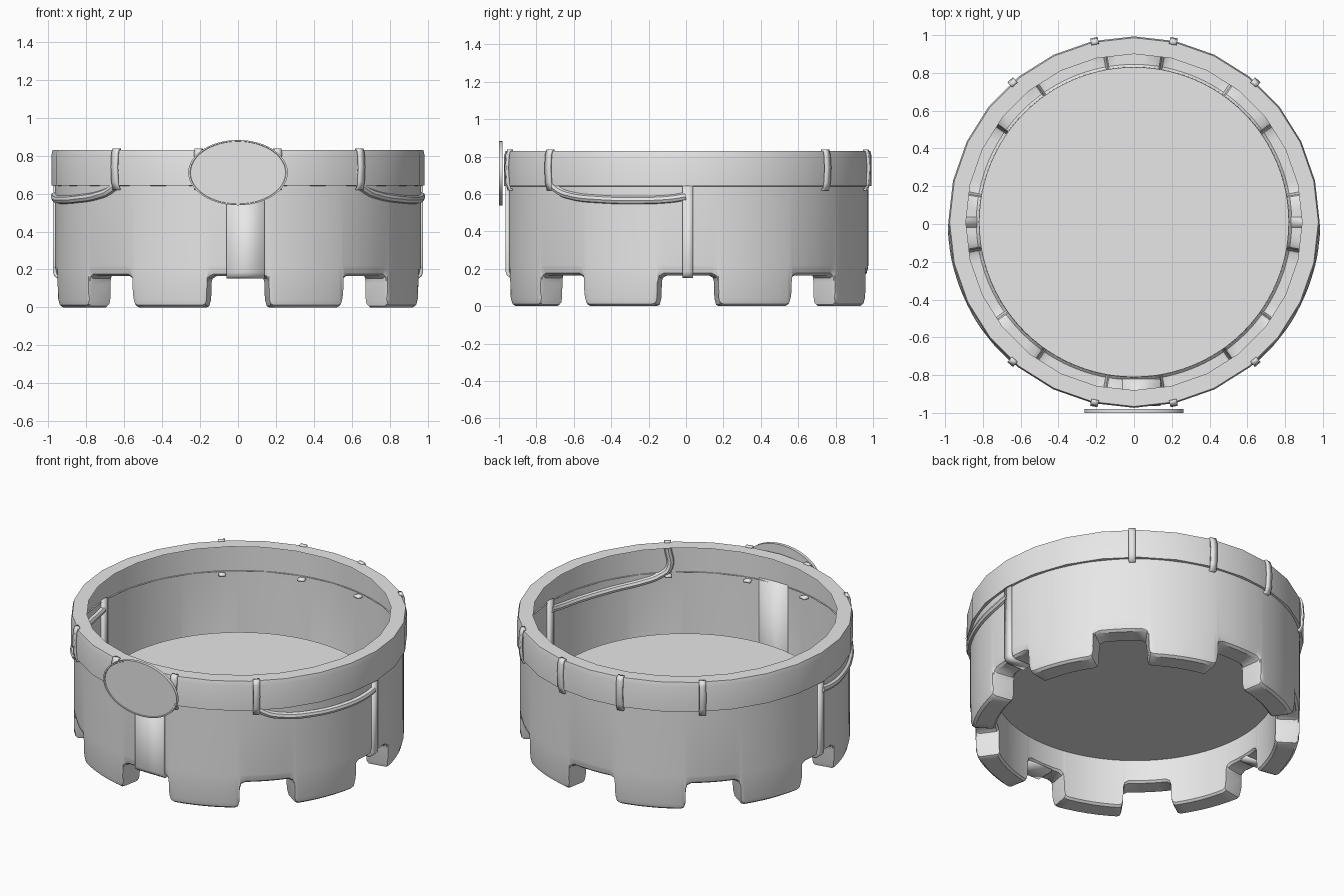
import bpy, bmesh, math
from mathutils import Vector

if "Cube" in bpy.data.objects:
    bpy.data.objects.remove(bpy.data.objects["Cube"])

CY = 0.01  # the drum axis sits slightly behind the origin

grey = bpy.data.materials.new("plain grey")
grey.diffuse_color = (0.8, 0.8, 0.8, 1)
grey.use_nodes = True
grey.node_tree.nodes["Principled BSDF"].inputs["Base Color"].default_value = grey.diffuse_color


def polar(a, r, z):
    """Point at angle a (degrees, 0 = front, 90 = right)."""
    t = math.radians(a)
    return Vector((r * math.sin(t), CY - r * math.cos(t), z))


def finish(bm, name, angle=35):
    me = bpy.data.meshes.new(name)
    bm.to_mesh(me)
    bm.free()
    ob = bpy.data.objects.new(name, me)
    bpy.context.collection.objects.link(ob)
    me.materials.append(grey)
    bpy.ops.object.select_all(action='DESELECT')
    ob.select_set(True)
    bpy.context.view_layer.objects.active = ob
    bpy.ops.object.shade_smooth_by_angle(angle=math.radians(angle))
    return ob


def sweep(name, angles, profile, cap=False, angle=35):
    """Sweep profile(i) -> [(r, z)] around the axis; optionally cap the last ring."""
    bm = bmesh.new()
    cols = [[bm.verts.new(polar(a, r, z)) for r, z in profile(i)]
            for i, a in enumerate(angles)]
    for i, c in enumerate(cols):
        d = cols[(i + 1) % len(cols)]
        for j in range(len(c) - 1):
            bm.faces.new((c[j], c[j + 1], d[j + 1], d[j]))
    if cap:
        bm.faces.new([c[-1] for c in cols])
    return finish(bm, name, angle)


# Hollow body: outer wall, castellated feet, inner skirt and floor
half_foot = [(0, 0), (4, 0), (8, 0), (11, 0), (12.1, .008), (12.6, .035), (12.8, .125),
             (13.3, .152), (14.8, .165), (18.5, .165)]
foot = [(-a, z) for a, z in reversed(half_foot[1:])] + half_foot + [(22.5, .165)]
ring = [(22.5 + 45 * k + a, z) for k in range(8) for a, z in foot]


def body_profile(i):
    b = ring[i][1]
    return [(.965, .82), (.965, .64), (.965, .22), (.963, b + .04), (.956, b + .012),
            (.94, b), (.835, b), (.822, b + .012), (.82, .31)]


body = sweep("body", [a for a, z in ring], body_profile, cap=True)
for p in body.data.polygons:  # the floor faces up
    if len(p.vertices) > 4 and p.normal.z < 0:
        p.flip()

# Faceted rim band with flat top ring
sweep("rim_band", [k * 360 / 28 for k in range(28)],
      lambda i: [(.89, .83), (.976, .83), (.983, .80), (.983, .643), (.962, .64)][::1],
      angle=20)


def ribbon(name, a, path, width, thick, shift=0):
    """Flat strip following (r, z) points at angle a."""
    bm = bmesh.new()
    t = math.radians(a)
    side = Vector((math.cos(t), math.sin(t), 0))
    rows = []
    for r, z in path:
        c = polar(a, r, z) + side * shift
        rows.append((bm.verts.new(c - side * width / 2), bm.verts.new(c + side * width / 2)))
    for p, q in zip(rows, rows[1:]):
        bm.faces.new((q[0], q[1], p[1], p[0]))
    ob = finish(bm, name)
    m = ob.modifiers.new("thickness", 'SOLIDIFY')
    m.thickness = thick
    m.offset = -1
    return ob


# Clips hooked over the rim band
clip_path = [(.962, .838), (.984, .838), (.994, .81), (.999, .74), (.994, .66),
             (.982, .618), (.93, .618)]
for base in (0, 180):
    for off in (-41, -12.3, 12.3, 41):
        ribbon("clip", base + off, clip_path, .04, .014)

# Front strap and narrow side straps folding under the wall
strap_path = [(.974, .65), (.974, .185), (.968, .165), (.95, .152), (.83, .152)]
ribbon("front_strap", 0, strap_path, .20, .02, .04)
for s in (-90, 90):
    ribbon("side_strap", s, strap_path, .055, .02)

# Cords hanging from the band on both sides
cord_points = [(41, .80), (40.5, .67), (44, .62), (50, .59), (60, .573), (75, .567),
               (85, .575), (89.3, .587)]
for s in (-1, 1):
    cu = bpy.data.curves.new("cord", 'CURVE')
    cu.dimensions = '3D'
    cu.bevel_depth = .022
    cu.bevel_resolution = 2
    cu.resolution_u = 6
    cu.use_fill_caps = True
    sp = cu.splines.new('BEZIER')
    sp.bezier_points.add(len(cord_points) - 1)
    for bp, (a, z) in zip(sp.bezier_points, cord_points):
        bp.co = polar(s * a, .964, z)
        bp.handle_left_type = bp.handle_right_type = 'AUTO'
    ob = bpy.data.objects.new("cord", cu)
    bpy.context.collection.objects.link(ob)
    cu.materials.append(grey)
    bpy.ops.object.select_all(action='DESELECT')
    ob.select_set(True)
    bpy.context.view_layer.objects.active = ob
    bpy.ops.object.convert(target='MESH')
    bpy.ops.object.shade_smooth_by_angle(angle=math.radians(40))

# Oval plate on the front with a thin raised edge
bm = bmesh.new()


def oval(k, y):
    return [bm.verts.new((.262 * k * math.cos(t), y, .71 + .172 * k * math.sin(t)))
            for t in (i * math.tau / 48 for i in range(48))]


rings = [oval(1, -.98), oval(1, -1.0), oval(.965, -1.0), oval(.955, -.996)]
for p, q in zip(rings, rings[1:]):
    for i in range(48):
        j = (i + 1) % 48
        bm.faces.new((p[i], p[j], q[j], q[i]))
bm.faces.new(rings[0][::-1])
bm.faces.new(rings[-1])
bmesh.ops.recalc_face_normals(bm, faces=bm.faces)
finish(bm, "oval_plate")
